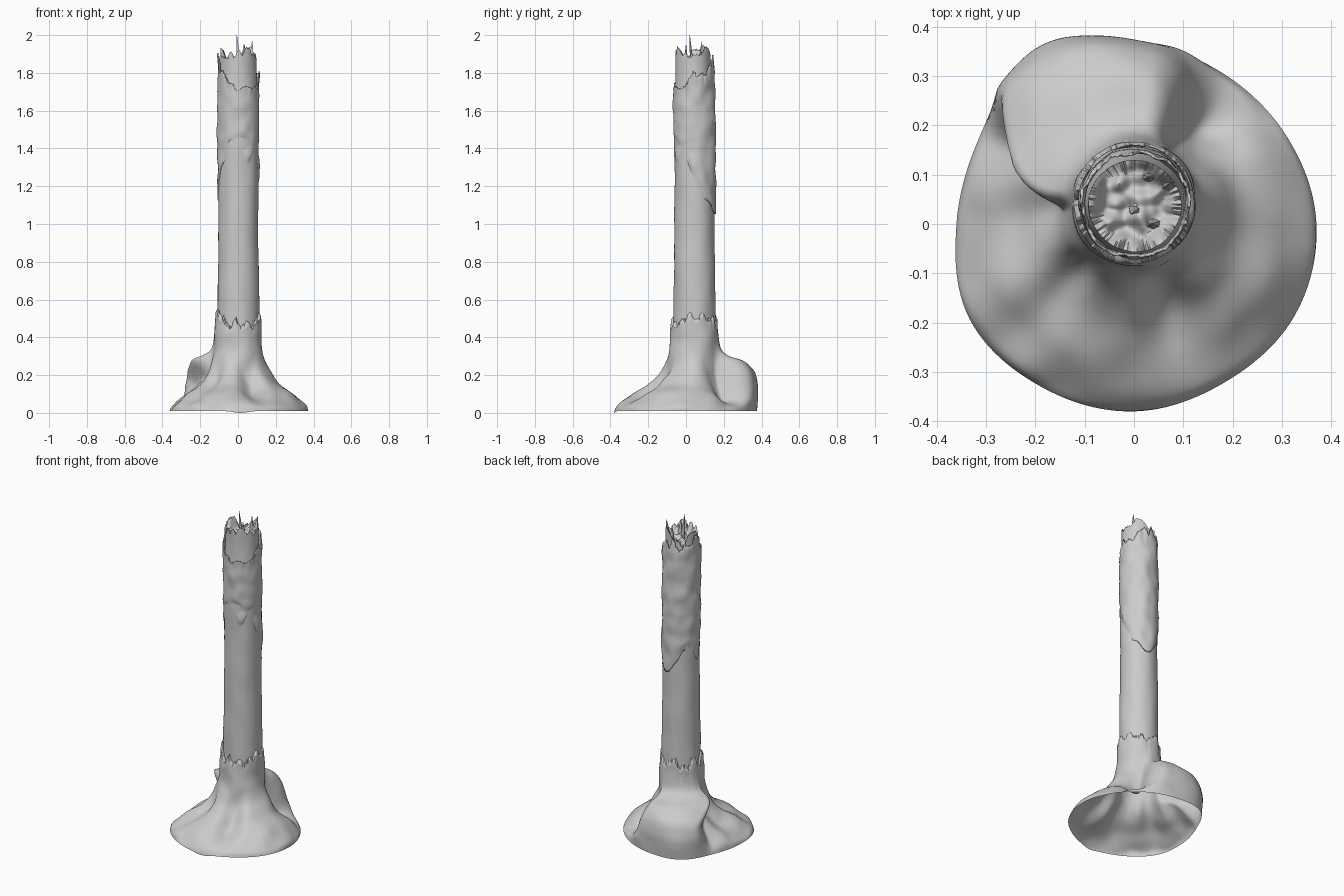
import bpy, bmesh, math, random
from mathutils import Vector, noise

if "Cube" in bpy.data.objects:
    bpy.data.objects.remove(bpy.data.objects["Cube"])

random.seed(11)
N = 144  # segments around the trunk


def catmull(p, i, t, closed):
    n = len(p)
    g = (lambda k: p[k % n]) if closed else (lambda k: p[max(0, min(n - 1, k))])
    a, b, c, d = g(i - 1), g(i), g(i + 1), g(i + 2)
    return b + 0.5 * t * (c - a + t * (2 * a - 5 * b + 4 * c - d + t * (3 * (b - c) + d - a)))


def around(table, deg):
    """Smooth periodic lookup of values spaced evenly around the trunk."""
    x = (deg % 360) / 360 * len(table)
    return catmull(table, int(x), x - int(x), True)


def along(profile, t):
    """Smooth lookup of a list of points, t in 0..1."""
    x = t * (len(profile) - 1)
    i = min(int(x), len(profile) - 2)
    return catmull(profile, i, x - i, False)


def bell(deg, centre, width):
    d = (deg - centre + 180) % 360 - 180
    return math.exp(-(d / width) ** 2)


def step(x, a, b):
    t = max(0, min(1, (x - a) / (b - a)))
    return t * t * (3 - 2 * t)


def jag(size, teeth=36):
    """Random splintered edge: coarse teeth plus fine nicks, one offset per segment."""
    v = [random.uniform(-1, 1) for _ in range(teeth)]
    return [size * (around(v, 360 * k / N) + random.uniform(-.25, .25)) for k in range(N)]


def lumps(p, scale, amount):
    return amount * noise.noise(Vector(p) * scale)


def loft(name, fn, rows, tip=None):
    """Sweep fn(t, segment, degrees) -> point into a smooth surface."""
    bm = bmesh.new()
    rings = [[bm.verts.new(fn(r / rows, k, 360 * k / N)) for k in range(N)] for r in range(rows + 1)]
    for lo, hi in zip(rings, rings[1:]):
        for k in range(N):
            j = (k + 1) % N
            bm.faces.new((lo[k], lo[j], hi[j], hi[k]))
    if tip:
        v = bm.verts.new(tip)
        for k in range(N):
            bm.faces.new((rings[-1][k], rings[-1][(k + 1) % N], v))
    return finish(name, bm)


def finish(name, bm):
    me = bpy.data.meshes.new(name)
    bm.to_mesh(me)
    bm.free()
    ob = bpy.data.objects.new(name, me)
    bpy.context.collection.objects.link(ob)
    bpy.ops.object.select_all(action='DESELECT')
    ob.select_set(True)
    bpy.context.view_layer.objects.active = ob
    bpy.ops.object.shade_smooth_by_angle(angle=math.radians(50))
    return ob


# Root flare: three kinds of section (spread, back lobe, valley) blended by angle
RIM = [.37, .357, .355, .37, .40, .36, .36, .385, .38, .38, .37, .375]
SPREAD = [Vector(p) for p in [(1, .01), (.95, .04), (.72, .10), (.44, .155), (.23, .22),
                              (.11, .29), (.07, .36), (.06, .44), (.05, .50)]]
LOBE = [Vector(p) for p in [(1, .01), (1.02, .08), (1.02, .15), (.92, .22), (.66, .275),
                            (.32, .305), (.14, .34), (.08, .42), (.05, .50)]]
VALLEY = [Vector(p) for p in [(1, .01), (.92, .03), (.68, .045), (.42, .06), (.24, .11),
                              (.15, .19), (.10, .29), (.07, .40), (.05, .50)]]
sleeve_edge = jag(.04, 30)


def flare(t, k, deg):
    # The lobe curls round the left side further up than it does at the rim
    end = 142 + 34 * step(t, .3, .65)
    lobe = step(deg, 52, 84) * (1 - step(deg, end - 8, end + 10))
    valley = min(1, .95 * bell(deg, 48, 19) + .45 * bell(deg, 182, 16)
                 + .65 * bell(deg, 290, 17) + .35 * bell(deg, 228, 12))
    valley *= 1 - lobe
    f, z = along(SPREAD, t) * (1 - lobe - valley) + along(LOBE, t) * lobe + along(VALLEY, t) * valley
    f -= .04 * step(t, .96, 1)  # tuck the torn edge in against the core
    a = math.radians(deg)
    d = Vector((math.cos(a), math.sin(a)))
    rim = d * around(RIM, deg)
    trunk = d * .109 + Vector((0, .045))
    p = trunk.lerp(rim, f)
    z += step(t, .75, 1) * sleeve_edge[k]
    wob = lumps((p.x, p.y, z), 9, .014) * step(t, 0, .15) * (1 - step(t, .9, 1))
    return (p.x + d.x * wob * .6, p.y + d.y * wob * .6,
            max(0, z + wob * (1 - t) - (.01 * bell(deg, 272, 8) if t == 0 else 0)))


loft("root_flare", flare, 50)


# Heartwood: straight core with a splintered rim and a rough broken top
def core_radius(z):
    return .111 - .005 * step(z, .5, 1) - .012 * step(z, 1.6, 1.85)


def core_centre(z):
    return Vector((.002, .045 - .008 * step(z, 1.5, 1.9)))


CORE_TOP = [1.87, 1.90, 1.92, 1.89, 1.86, 1.89, 1.91, 1.87, 1.89, 1.91, 1.93, 1.90]
core_edge = jag(.028, 28)


def core(t, k, deg):
    a = math.radians(deg)
    d = Vector((math.cos(a), math.sin(a)))
    top = around(CORE_TOP, deg) + core_edge[k]
    if t <= .75:
        s = t / .75
        z = .35 + s * (1.86 - .35)
        z += (top - 1.86) * step(s, .9, 1)
        r = core_radius(z)
    else:
        s = (t - .75) / .25
        r = core_radius(1.9) * (1 - .95 * s)
        z = top + (1.865 - top) * step(s, 0, .4)
    p = core_centre(z) + d * r
    if t <= .75:
        p += d * lumps((p.x, p.y, z * .5), 12, .004)
    else:
        z += lumps((p.x, p.y, 3), 30, .035) * step(s, 0, .3)
    return (p.x, p.y, z)


loft("heartwood", core, 64, tip=(.002, .037, 1.88))

# Upper bark: ragged sleeve, fading into the core except at its loose back hem
BARK_TOP = [1.77, 1.80, 1.85, 1.86, 1.83, 1.85, 1.91, 1.79, 1.76, 1.72, 1.70, 1.74]
BARK_LOW = [1.24, 1.15, 1.07, 1.06, 1.15, 1.20, 1.15, 1.28, 1.40, 1.40, 1.32, 1.38]
bark_edge, bark_hem = jag(.035, 30), jag(.03, 22)


def bark(t, k, deg):
    a = math.radians(deg)
    d = Vector((math.cos(a), math.sin(a)))
    lo = around(BARK_LOW, deg) + bark_hem[k] * (1 - step(t, 0, .15)) * .7
    hi = around(BARK_TOP, deg) + bark_edge[k] * step(t, .8, 1)
    z = lo + (hi - lo) * t
    loose = max(bell(deg, 75, 35), .5 * bell(deg, 190, 30))
    p = core_centre(z) + d * (.111 - .006 * (1 - step(t, 0, .12)) * (1 - loose) + .004 * loose * (1 - t))
    curl = .006 * step(t, .85, 1) * noise.noise(Vector((deg / 12, 0, 5)))
    crease = -.006 * math.exp(-((z - 1.43 - .02 * math.sin(a * 3)) / .025) ** 2) * bell(deg, 290, 70)
    p += d * (lumps((p.x, p.y, z * .8), 15, .008) * step(t, 0, .1) + curl + crease)
    return (p.x, p.y, z)


ob = loft("upper_bark", bark, 44)
m = ob.modifiers.new("thickness", 'SOLIDIFY')
m.thickness = .006
m.offset = -1

# Splinters standing on the broken top: base x, y, tip height, lean, radius
for i, (x, y, h, lx, ly, r) in enumerate([
        (.002, .03, 2.0, -.008, -.01, .014), (.068, .075, 1.97, .008, .01, .018),
        (.04, .0, 1.95, -.006, .0, .018), (.03, .095, 1.95, .0, .0, .016)]):
    bm = bmesh.new()
    bmesh.ops.create_cone(bm, cap_ends=True, segments=6, radius1=r, radius2=.001, depth=1)
    for v in bm.verts:
        s = v.co.z + .5
        v.co = Vector((x + v.co.x + lx * s, y + v.co.y * .7 + ly * s, 1.85 + (h - 1.85) * s))
    finish(f"splinter_{i + 1}", bm)
